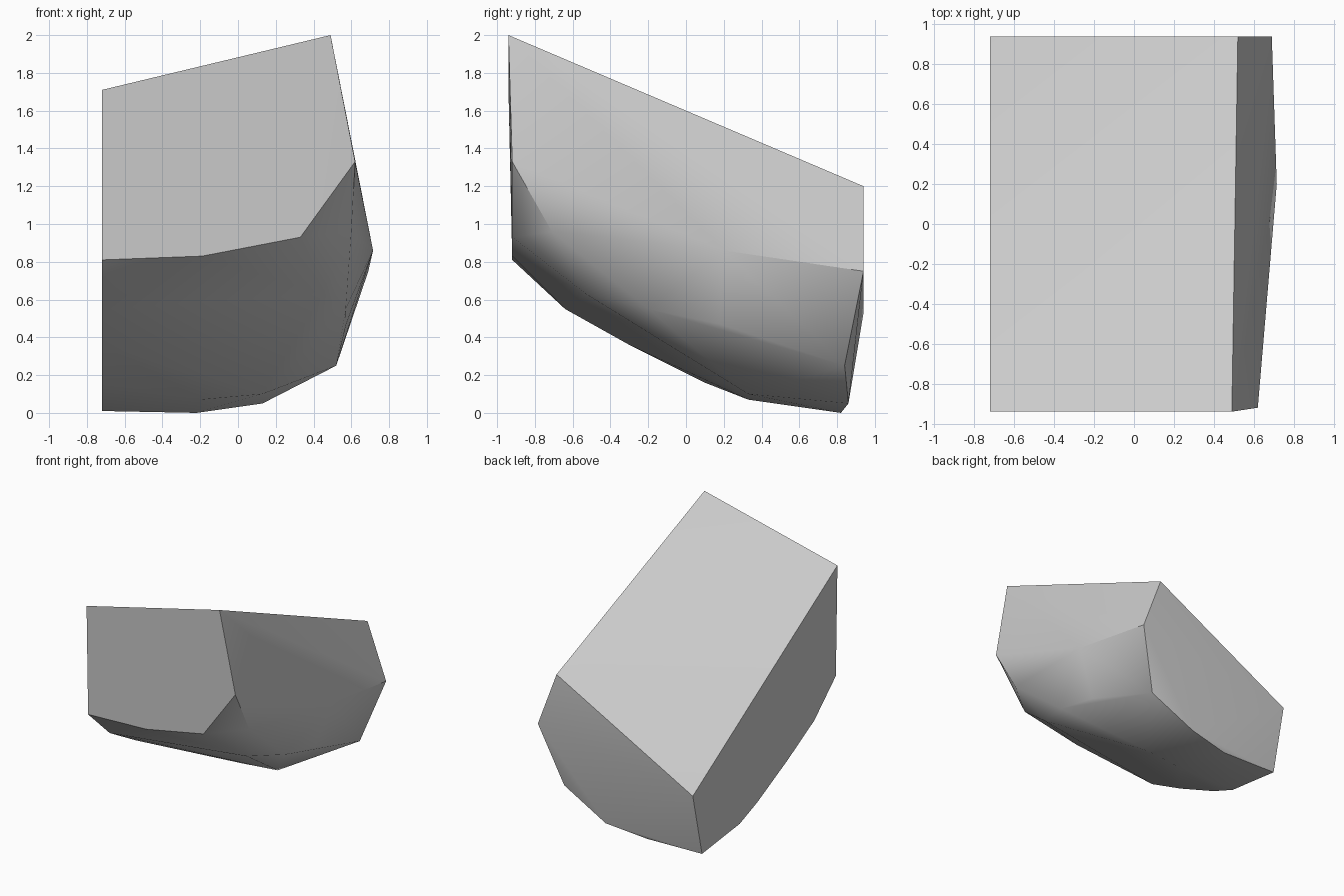
import bpy
import bmesh
import math

default_cube = bpy.data.objects.get("Cube")
if default_cube:
    bpy.data.objects.remove(default_cube, do_unlink=True)


def make_material(name, colour):
    material = bpy.data.materials.new(name)
    material.use_nodes = True
    material.diffuse_color = colour
    shader = material.node_tree.nodes["Principled BSDF"]
    shader.inputs["Base Color"].default_value = colour
    return material


def hull_object(name, points, material):
    """Wrap a closed faceted skin around the corner points."""
    bm = bmesh.new()
    for point in points:
        bm.verts.new(point)
    result = bmesh.ops.convex_hull(bm, input=bm.verts)
    spare = [v for v in bm.verts if not v.link_faces]
    bmesh.ops.delete(bm, geom=spare, context="VERTS")
    bmesh.ops.recalc_face_normals(bm, faces=bm.faces)
    mesh = bpy.data.meshes.new(name)
    bm.to_mesh(mesh)
    bm.free()
    mesh.materials.append(material)
    block = bpy.data.objects.new(name, mesh)
    bpy.context.collection.objects.link(block)
    return block


# Flat cut side and the ends it meets
cut_x = -0.72
back_y = 0.94
front_y = -back_y

# Sloping, slightly folded top
top_rim = [(cut_x, front_y, 1.71), (0.49, front_y, 2.0),
           (0.52, back_y, 1.2), (cut_x, back_y, 0.53)]

# Lower edge of the front face
front_rim = [(x, -0.92, z) for x, z in
             [(cut_x, 0.81), (-0.19, 0.83), (0.33, 0.93), (0.62, 1.33)]]

# Bulging flank and the crease beneath it
flank = [(0.715, 0.2, 0.86), (0.69, back_y, 0.75), (0.6, -0.71, 0.96)]
crease = [(0.45, -0.53, 0.63), (0.57, -0.2, 0.55),
          (0.573, 0.18, 0.47), (0.52, 0.84, 0.25)]

# Curved underside along the cut side, and its rear rim
cut_profile = [(cut_x, y, z) for y, z in
               [(-0.64, 0.55), (-0.3, 0.36), (0.1, 0.16),
                (0.33, 0.07), (0.82, 0.01)]]
rear_rim = [(-0.22, 0.82, 0.0), (0.13, 0.86, 0.05)]
underside = [(-0.2, 0.33, 0.07), (0.13, 0.33, 0.1)]

grey = make_material("stone_grey", (0.6, 0.6, 0.6, 1.0))
block = hull_object("stone_block", top_rim + front_rim + flank + crease
                    + cut_profile + rear_rim + underside, grey)

# Soft facets with crisp main edges
bpy.ops.object.select_all(action="DESELECT")
block.select_set(True)
bpy.context.view_layer.objects.active = block
bpy.ops.object.shade_smooth_by_angle(angle=math.radians(30))
